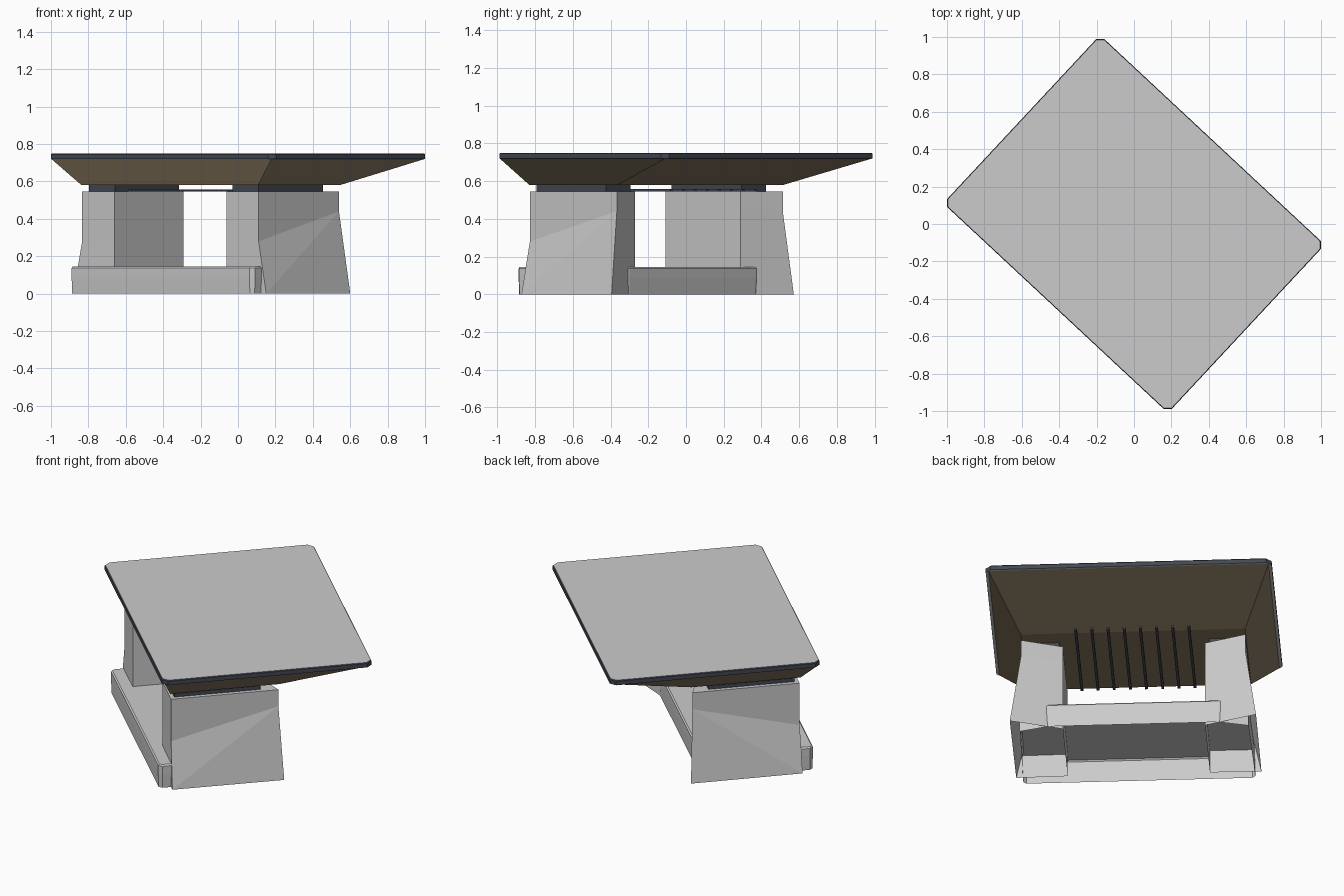
import bpy, bmesh, math

if "Cube" in bpy.data.objects:
    bpy.data.objects.remove(bpy.data.objects["Cube"])

TURN = math.radians(-43)  # the whole table is turned about z


def material(name, rgb):
    m = bpy.data.materials.new(name)
    m.diffuse_color = (*rgb, 1)
    m.use_nodes = True
    m.node_tree.nodes["Principled BSDF"].inputs["Base Color"].default_value = m.diffuse_color
    return m


DARK = material("dark_trim", (0.055, 0.065, 0.085))
BROWN = material("brown_panel", (0.25, 0.19, 0.12))
GREY = material("grey_panel", (0.8, 0.8, 0.8))


def loft(name, rings, mat=None, bottom=True, split=None):
    """Join rings of points (listed top to bottom); close the ends."""
    bm = bmesh.new()
    vs = [[bm.verts.new(p) for p in r] for r in rings]
    n = len(rings[0])
    for a, b in zip(vs, vs[1:]):
        for i in range(n):
            j = (i + 1) % n
            bm.faces.new((a[i], a[j], b[j], b[i]))
    bm.faces.new(vs[0])
    if bottom:
        bm.faces.new(vs[-1])
    if split:
        bmesh.ops.connect_verts(bm, verts=[vs[r][i] for r, i in split])
    bmesh.ops.recalc_face_normals(bm, faces=bm.faces)
    me = bpy.data.meshes.new(name)
    bm.to_mesh(me)
    bm.free()
    ob = bpy.data.objects.new(name, me)
    ob.rotation_euler.z = TURN
    bpy.context.collection.objects.link(ob)
    if mat:
        me.materials.append(mat)
    return ob


def rect(u0, u1, v0, v1, z):
    return [(u0, v0, z), (u1, v0, z), (u1, v1, z), (u0, v1, z)]


def box(name, u0, u1, v0, v1, z0, z1, mat=None):
    return loft(name, [rect(u0, u1, v0, v1, z1), rect(u0, u1, v0, v1, z0)], mat)


def cut_rect(a, b, c, z):
    """Rectangle outline with chamfered corners."""
    return [(a, b - c, z), (a - c, b, z), (c - a, b, z), (-a, b - c, z),
            (-a, c - b, z), (c - a, -b, z), (a - c, -b, z), (a, c - b, z)]


# Table top: grey faces with a dark rim
top = loft("table_top", [cut_rect(0.818, 0.611, 0.03, 0.75),
                         cut_rect(0.822, 0.615, 0.03, 0.745),
                         cut_rect(0.822, 0.615, 0.03, 0.72)], GREY)
top.data.materials.append(DARK)
for p in top.data.polygons:
    if abs(p.normal.z) < 0.9:
        p.material_index = 1

# Tapered brown underside, sloping far in at the back
loft("underside", [rect(-0.805, 0.805, -0.6, 0.6, 0.72),
                   rect(-0.645, 0.645, -0.535, 0.105, 0.58)], BROWN)

# Flared hollow legs with dark spacer pads
for side, s in (("left", -1), ("right", 1)):
    loft(f"{side}_leg", [
        [(s * 0.645, -0.53, 0.545), (s * 0.645, 0.10, 0.545),
         (s * 0.409, 0.013, 0.545), (s * 0.409, -0.53, 0.545)],
        [(s * 0.645, -0.53, 0.28), (s * 0.645, 0.10, 0.44),
         (s * 0.409, 0.013, 0.44), (s * 0.409, -0.53, 0.28)],
        [(s * 0.705, -0.535, 0), (s * 0.708, 0.121, 0),
         (s * 0.409, 0.013, 0), (s * 0.409, -0.53, 0)]],
        bottom=False, split=[(1, 1), (2, 0)])
    u = sorted((s * 0.43, s * 0.62))
    box(f"{side}_pad", u[0], u[1], -0.505, 0.0, 0.545, 0.58, DARK)

# Hollow base platform between the legs, with a small top bevel
def base_ring(d, z):
    half = [(0.49 - d, 0.049 - d), (0.66 - d, 0.0 - d),
            (0.67 - d, -0.585), (0.65, -0.607 + d)]
    return ([(u, v, z) for u, v in half]
            + [(-u, v, z) for u, v in reversed(half)])


loft("base_platform", [base_ring(0.008, 0.145), base_ring(0, 0.137),
                       base_ring(0, 0.09), base_ring(0.003, 0)], bottom=False)

# Thin dark slats under the top
for i in range(8):
    u = (i - 3.5) * 0.093
    box(f"slat_{i + 1}", u - 0.008, u + 0.008, -0.5, 0.2, 0.545, 0.558, DARK)
